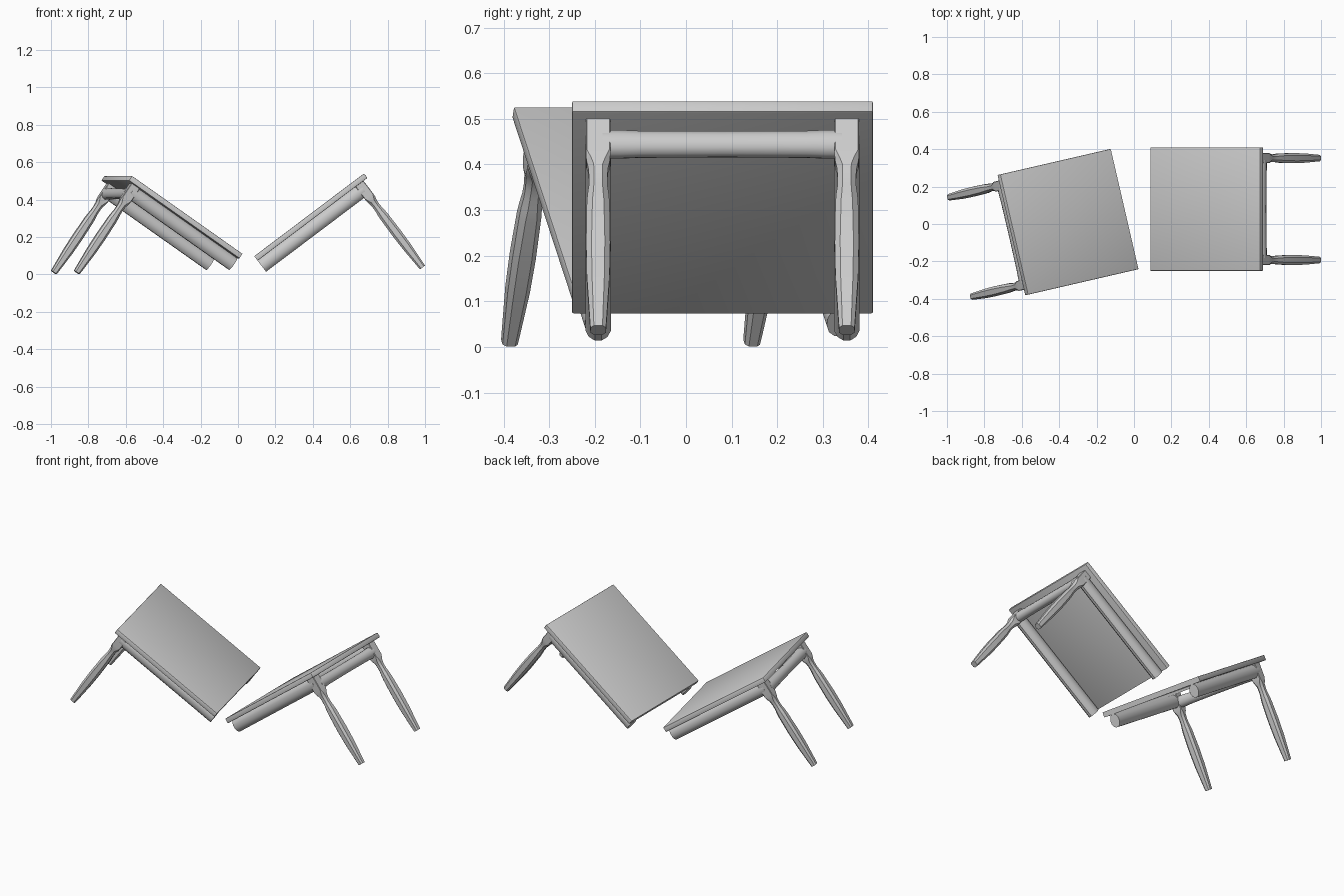
import bpy, bmesh, math
from mathutils import Matrix, Vector

if "Cube" in bpy.data.objects:
    bpy.data.objects.remove(bpy.data.objects["Cube"])

# A table snapped into two halves. Each half is built in a local frame:
# origin = underside of the high edge, +X along the top to the broken edge, +Z normal.
LENGTH, WIDTH, THICK = 0.735, 0.66, 0.03
LEG_X, LEG_Y = 0.053, 0.2725


def finish(name, bm, frame, angle=35):
    bmesh.ops.recalc_face_normals(bm, faces=bm.faces)
    mesh = bpy.data.meshes.new(name)
    bm.to_mesh(mesh)
    bm.free()
    ob = bpy.data.objects.new(name, mesh)
    bpy.context.collection.objects.link(ob)
    ob.matrix_world = frame
    bpy.ops.object.select_all(action='DESELECT')
    ob.select_set(True)
    bpy.context.view_layer.objects.active = ob
    bpy.ops.object.shade_smooth_by_angle(angle=math.radians(angle))
    return ob


def loft(name, rings, frame, angle=35):
    bm = bmesh.new()
    loops = [[bm.verts.new(p) for p in ring] for ring in rings]
    n = len(loops[0])
    for a, b in zip(loops, loops[1:]):
        for i in range(n):
            j = (i + 1) % n
            bm.faces.new((a[i], a[j], b[j], b[i]))
    bm.faces.new(loops[0])
    bm.faces.new(loops[-1])
    return finish(name, bm, frame, angle)


def chamfered_square(half, cut):
    h, c = half, half * (1 - cut)
    return [(h, -c), (h, c), (c, h), (-c, h), (-h, c), (-h, -c), (-c, -h), (c, -h)]


def oval(rx, ry, n=12):
    return [(rx * math.cos(math.tau * (i + .5) / n), ry * math.sin(math.tau * (i + .5) / n))
            for i in range(n)]


# leg profile: depth below the top, half width, corner chamfer
LEG = [(0, .027, .1), (.085, .027, .1), (.105, .026, .4), (.12, .022, .55),
       (.145, .020, .55), (.17, .0205, .55), (.195, .0235, .55), (.22, .025, .5),
       (.33, .0265, .45), (.42, .025, .45), (.50, .0205, .45), (.545, .018, .45),
       (.56, .017, .45)]


def table_half(side, frame):
    # top board
    bm = bmesh.new()
    bmesh.ops.create_cube(bm, size=1, matrix=Matrix.Translation((LENGTH / 2, 0, THICK / 2))
                          @ Matrix.Diagonal((LENGTH, WIDTH, THICK, 1)))
    edges = [e for e in bm.edges if min(v.co.x for v in e.verts) < LENGTH - .01]
    bmesh.ops.bevel(bm, geom=edges, offset=.004, segments=2, affect='EDGES', profile=.5)
    finish(side + "_table_top", bm, frame)

    for s, tag in ((-1, "a"), (1, "b")):
        y = s * LEG_Y
        # shaped leg
        loft(f"{side}_leg_{tag}",
             [[(LEG_X + p, y + q, -w) for p, q in chamfered_square(h, c)] for w, h, c in LEG],
             frame)
        # long rail, broken flush with the board
        loft(f"{side}_long_rail_{tag}",
             [[(x, y + p, -.037 + q) for p, q in oval(.029, .039)]
              for x in (LEG_X, LENGTH)], frame)

    # cross rail between the legs, slightly waisted
    spans = [(-1, .034), (-.86, .034), (-.7, .032), (0, .031), (.7, .032), (.86, .034), (1, .034)]
    loft(side + "_cross_rail",
         [[(LEG_X + p, t * (LEG_Y - .01), -.05 + q) for p, q in oval(r * .85, r)]
          for t, r in spans], frame)


def pose(loc, yaw, tilt):
    return (Matrix.Translation(loc) @ Matrix.Rotation(math.radians(yaw), 4, 'Z')
            @ Matrix.Rotation(math.radians(tilt), 4, 'Y'))


table_half("right", pose((.692, .08, .516), 180, 37))
table_half("left", pose((-.657, -.06, .502), 13, 34.5))
